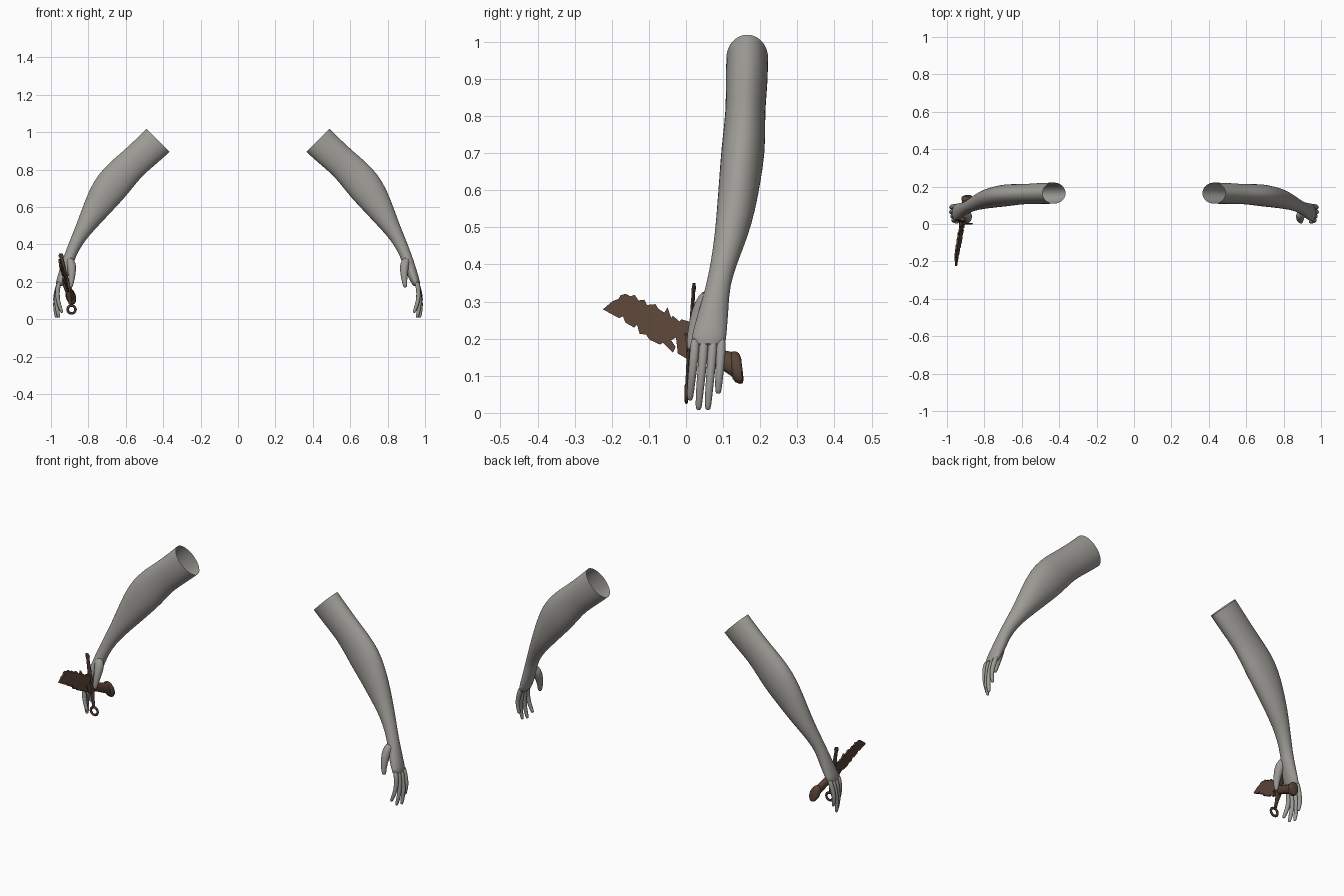
import bpy, bmesh, math
from mathutils import Vector

if "Cube" in bpy.data.objects:
    bpy.data.objects.remove(bpy.data.objects["Cube"])


def material(name, rgb):
    m = bpy.data.materials.new(name)
    m.diffuse_color = (*rgb, 1)
    m.use_nodes = True
    m.node_tree.nodes["Principled BSDF"].inputs["Base Color"].default_value = m.diffuse_color
    return m


SKIN = material("grey skin", (0.34, 0.33, 0.305))
RUST = material("rusty brown", (0.10, 0.058, 0.038))
DARK = material("dark brown", (0.062, 0.037, 0.026))


def finish(bm, name, mat, angle=60, subsurf=0, mirror=False):
    bmesh.ops.recalc_face_normals(bm, faces=bm.faces)
    me = bpy.data.meshes.new(name)
    bm.to_mesh(me)
    bm.free()
    ob = bpy.data.objects.new(name, me)
    bpy.context.collection.objects.link(ob)
    me.materials.append(mat)
    bpy.ops.object.select_all(action='DESELECT')
    ob.select_set(True)
    bpy.context.view_layer.objects.active = ob
    bpy.ops.object.shade_smooth_by_angle(angle=math.radians(angle))
    if mirror:
        mod = ob.modifiers.new("mirror", 'MIRROR')
        mod.use_mirror_merge = False
    if subsurf:
        mod = ob.modifiers.new("smooth", 'SUBSURF')
        mod.levels = mod.render_levels = subsurf
    return ob


def loft(bm, rings, n, cap_start=True, cap_end=True):
    """Skin a list of (centre, half axis a, half axis b) ellipses."""
    loops = []
    for c, a, b in rings:
        loops.append([bm.verts.new(c + a * math.cos(t) + b * math.sin(t))
                      for t in (math.tau * i / n for i in range(n))])
    for p, q in zip(loops, loops[1:]):
        for i in range(n):
            j = (i + 1) % n
            bm.faces.new((p[i], p[j], q[j], q[i]))
    if cap_start:
        bm.faces.new(loops[0][::-1])
    if cap_end:
        bm.faces.new(loops[-1])


def tube(bm, path, n=10):
    """Round tube through (x, y, z, radius) points with a rounded tip."""
    pts = [Vector(p[:3]) for p in path]
    rings = []
    for i, p in enumerate(pts):
        d = (pts[min(i + 1, len(pts) - 1)] - pts[max(i - 1, 0)]).normalized()
        a = d.cross(Vector((0, 1, 0))).normalized()
        b = a.cross(d)
        rings.append((p, a * path[i][3], b * path[i][3]))
    r = path[-1][3]
    rings.append((pts[-1] + d * r * 0.7, a * r * 0.65, b * r * 0.65))
    loft(bm, rings, n)


# Arms: outer x, z, inner x, z, then front and back y of each section
SECTIONS = [
    (.490, 1.02, .365, .893, .108, .222),
    (.560, .950, .435, .830, .106, .221),
    (.622, .893, .508, .770, .107, .215),
    (.692, .835, .560, .705, .102, .214),
    (.752, .770, .610, .643, .094, .214),
    (.797, .690, .670, .580, .089, .203),
    (.835, .590, .733, .513, .083, .188),
    (.864, .508, .790, .453, .077, .168),
    (.896, .430, .833, .398, .068, .142),
    (.928, .348, .868, .335, .054, .117),
    (.950, .280, .890, .265, .033, .115),
    (.970, .215, .922, .200, .014, .109),
    (.977, .180, .940, .170, .012, .108),
]
bm = bmesh.new()
rings = []
for ox, oz, ix, iz, y0, y1 in SECTIONS:
    rings.append((Vector(((ox + ix) / 2, (y0 + y1) / 2, (oz + iz) / 2)),
                  Vector(((ox - ix) / 2, 0, (oz - iz) / 2)),
                  Vector((0, (y1 - y0) / 2, 0))))
loft(bm, rings, 20, cap_start=False)
finish(bm, "arms", SKIN, 80, 1, True)

# Fingers: knuckle y, tip x, y, z
for name, ky, tx, ty, tz in [("index_fingers", .025, .942, .011, .040),
                             ("middle_fingers", .049, .958, .034, .014),
                             ("ring_fingers", .073, .972, .059, .014),
                             ("little_fingers", .096, .972, .087, .058)]:
    bm = bmesh.new()
    mx, mz = .977 - (.972 - tx) * .4, (.19 + tz) / 2
    tube(bm, [(.952, ky, .205, .013), (.966, ky - .002, .165, .0135),
              (mx, ky * .5 + ty * .5, mz, .012),
              ((mx + tx) / 2 + .004, ky * .2 + ty * .8, (mz + tz) / 2, .011),
              (tx, ty, tz, .009)])
    finish(bm, name, SKIN, 80, 1, True)

# Thumbs
bm = bmesh.new()
tube(bm, [(.905, .065, .325, .022), (.888, .046, .29, .027),
          (.888, .030, .25, .022), (.889, .018, .21, .016),
          (.894, .013, .178, .012)])
finish(bm, "thumbs", SKIN, 80, 1, True)


# The sword lies in a slightly leaning plane
def plane_x(y, z):
    return -.904 - .2 * (z - .123) + .07 * y


def on_plane(y, z, off=0):
    return Vector((plane_x(y, z) + off, y, z))


# Blade: ragged outline (y, z)
OUTLINE = [
    (.012, .245), (-.012, .252), (-.018, .246), (-.035, .262), (-.040, .256),
    (-.050, .285), (-.058, .270), (-.075, .281), (-.082, .293), (-.105, .291),
    (-.112, .305), (-.128, .303), (-.138, .318), (-.150, .314), (-.163, .321),
    (-.176, .317), (-.182, .307), (-.198, .301), (-.224, .279), (-.180, .255),
    (-.170, .260), (-.163, .243), (-.140, .230), (-.132, .238), (-.125, .213),
    (-.108, .211), (-.098, .197), (-.070, .184), (-.062, .189), (-.035, .162),
    (-.028, .178), (-.040, .196), (-.027, .203), (-.022, .160), (.012, .140),
]
bm = bmesh.new()
face = bm.faces.new([bm.verts.new(on_plane(y, z, -.005)) for y, z in OUTLINE])
ext = bmesh.ops.extrude_face_region(bm, geom=[face])
bmesh.ops.translate(bm, vec=(.010, 0, 0),
                    verts=[v for v in ext["geom"] if isinstance(v, bmesh.types.BMVert)])
bmesh.ops.triangulate(bm, faces=[f for f in bm.faces if len(f.verts) > 4])
finish(bm, "blade", RUST, 20)

# Grip and pommel: y, z, vertical radius, side radius
def turned(name, rows, mat):
    bm = bmesh.new()
    loft(bm, [(on_plane(y, z), Vector((-.2 * h, .12 * -h, h)), Vector((w, 0, 0)))
              for y, z, h, w in rows], 16)
    finish(bm, name, mat, 50)


turned("grip", [(.0, .187, .030, .018), (.03, .173, .027, .019),
                (.07, .155, .028, .020), (.10, .141, .029, .020),
                (.128, .128, .036, .022)], RUST)
turned("pommel", [(.122, .125, .033, .020), (.128, .124, .041, .026),
                  (.140, .122, .044, .028), (.148, .120, .040, .026),
                  (.152, .119, .028, .018)], RUST)

# Cross guard: slim bar with a knob on top and a ring below
bm = bmesh.new()
loft(bm, [(on_plane(y, z), Vector((w, 0, 0)), Vector((0, d, 0)))
          for y, z, w, d in [(.003, .078, .009, .005), (.006, .12, .011, .006),
                             (.010, .18, .022, .008), (.014, .23, .013, .006),
                             (.020, .325, .010, .005), (.021, .335, .014, .006),
                             (.022, .350, .010, .004)]], 10)
finish(bm, "cross_guard", DARK, 50)

bm = bmesh.new()
N, M = 20, 8
centre = Vector((plane_x(0, .052), .001, .052))
grid = []
for i in range(N):
    t = math.tau * i / N
    out = Vector((math.cos(t), 0, math.sin(t)))
    grid.append([bm.verts.new(centre + out * (.021 + .007 * math.cos(s))
                              + Vector((0, .005 * math.sin(s), 0)))
                 for s in (math.tau * j / M for j in range(M))])
for i in range(N):
    for j in range(M):
        a, b = grid[i], grid[(i + 1) % N]
        bm.faces.new((a[j], a[(j + 1) % M], b[(j + 1) % M], b[j]))
finish(bm, "guard_ring", DARK, 60)
